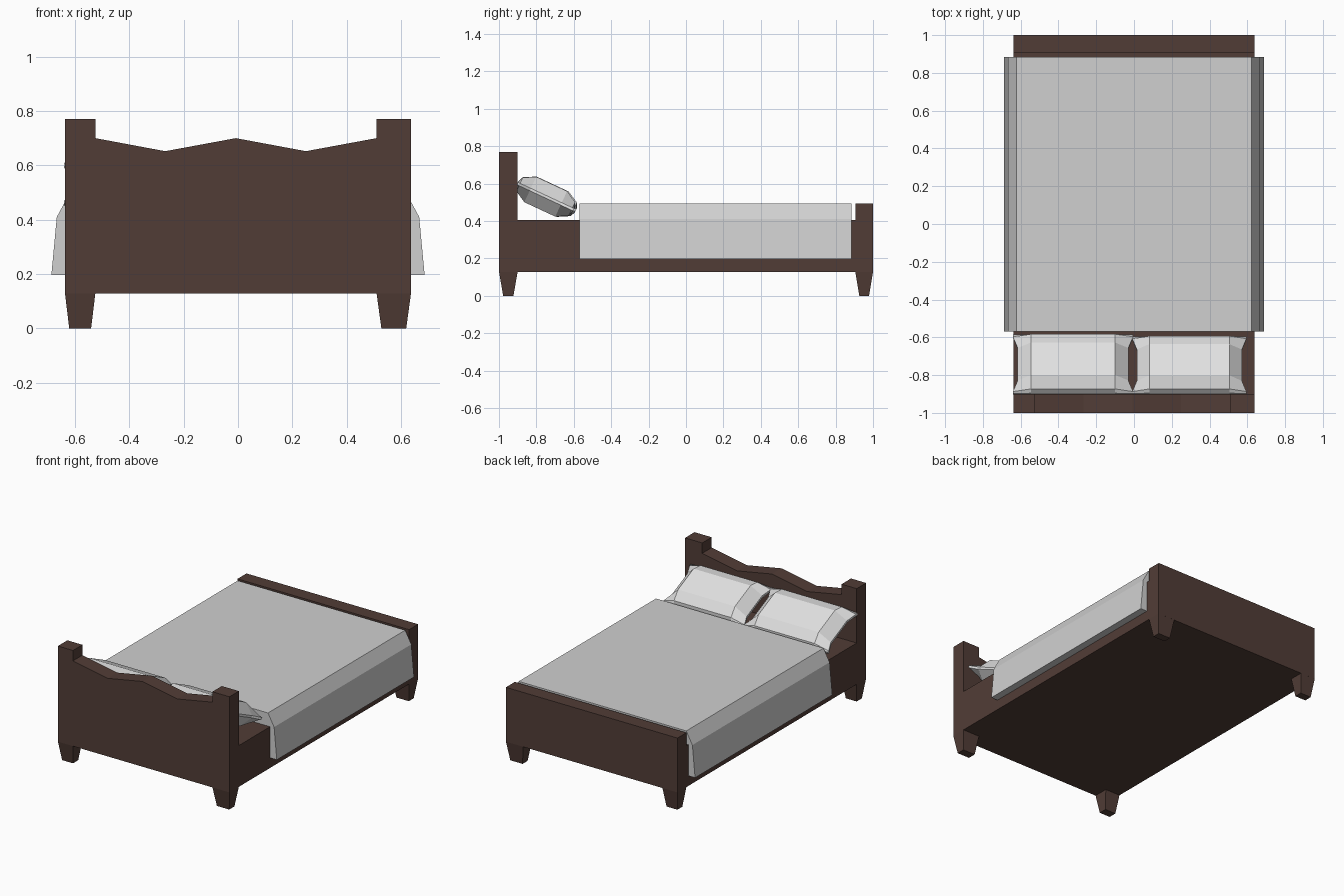
import bpy, bmesh, math
from mathutils import Matrix

if "Cube" in bpy.data.objects:
    bpy.data.objects.remove(bpy.data.objects["Cube"])


def material(name, rgb):
    m = bpy.data.materials.new(name)
    m.diffuse_color = (*rgb, 1)
    m.use_nodes = True
    m.node_tree.nodes["Principled BSDF"].inputs["Base Color"].default_value = m.diffuse_color
    return m


WOOD = material("dark wood", (0.083, 0.046, 0.037))
BLANKET = material("blanket grey", (0.63, 0.63, 0.63))
PILLOW = material("pillow white", (0.75, 0.75, 0.75))


def finish(bm, name, mat):
    bmesh.ops.recalc_face_normals(bm, faces=bm.faces)
    me = bpy.data.meshes.new(name)
    bm.to_mesh(me)
    bm.free()
    me.materials.append(mat)
    ob = bpy.data.objects.new(name, me)
    bpy.context.collection.objects.link(ob)
    return ob


def extrude_xz(name, profile, y0, y1, mat):
    """Outline in x/z, extruded along y."""
    bm = bmesh.new()
    f = bm.faces.new([bm.verts.new((x, y0, z)) for x, z in profile])
    r = bmesh.ops.extrude_face_region(bm, geom=[f])
    for v in r["geom"]:
        if isinstance(v, bmesh.types.BMVert):
            v.co.y = y1
    return finish(bm, name, mat)


def box_profile(x, z0, z1):
    return [(-x, z0), (x, z0), (x, z1), (-x, z1)]


# Headboard with raised posts and a wavy top
W = 0.637
extrude_xz("headboard", [
    (-W, 0.128), (W, 0.128), (W, 0.77), (0.51, 0.77), (0.51, 0.7),
    (0.25, 0.652), (-0.008, 0.7), (-0.268, 0.652), (-0.525, 0.7),
    (-0.525, 0.77), (-W, 0.77)], -1, -0.9, WOOD)

# Frame and footboard
extrude_xz("bed_frame", box_profile(W, 0.128, 0.405), -0.9, 0.905, WOOD)
extrude_xz("footboard", box_profile(W, 0.128, 0.493), 0.905, 1, WOOD)


# Tapered legs
def leg(name, x0, x1, y0, y1):
    bm = bmesh.new()
    bmesh.ops.create_cube(bm, size=1)
    for v in bm.verts:
        low = v.co.z < 0
        k = 0.72 if low else 1
        ky = 0.55 if low else 1
        v.co = ((x0 + x1) / 2 + v.co.x * (x1 - x0) * k,
                (y0 + y1) / 2 + v.co.y * (y1 - y0) * ky,
                0 if low else 0.13)
    finish(bm, name, WOOD)


for end, y0, y1 in (("head", -1, -0.9), ("foot", 0.905, 1)):
    leg(end + "_leg_left", -W, -0.525, y0, y1)
    leg(end + "_leg_right", 0.51, W, y0, y1)

# Blanket draped over both sides
half = [(0.687, 0.196), (0.667, 0.41), (0.622, 0.493)]
extrude_xz("blanket", half + [(-x, z) for x, z in reversed(half)],
           -0.57, 0.885, BLANKET)


# Pillows: faceted cushion with pinched sides and flared corners
def pillow(name, x, y, z, a, b):
    us = [-1, -0.7, 0.7, 1]
    vs = [-1, -0.93, -0.55, 0.55, 0.93, 1]
    hv = [0.012, 0.04, 0.075, 0.075, 0.04, 0.012]
    bm = bmesh.new()
    grid = {}
    for s in (1, -1):
        for i, u in enumerate(us):
            for j, v in enumerate(vs):
                rim = i in (0, 3)
                pinch = 0.92 if rim and j in (2, 3) else 1
                h = 0.007 if rim else hv[j]
                grid[s, i, j] = bm.verts.new((u * a * pinch, v * b, s * h))
        for i in range(3):
            for j in range(5):
                bm.faces.new([grid[s, i, j], grid[s, i + 1, j],
                              grid[s, i + 1, j + 1], grid[s, i, j + 1]])
    # seam around the rim
    ring = [(i, 0) for i in range(4)] + [(3, j) for j in range(1, 6)] \
        + [(i, 5) for i in (2, 1, 0)] + [(0, j) for j in (4, 3, 2, 1)]
    for p, q in zip(ring, ring[1:] + ring[:1]):
        bm.faces.new([grid[(1, *p)], grid[(1, *q)], grid[(-1, *q)], grid[(-1, *p)]])
    bm.transform(Matrix.Translation((x, y, z))
                 @ Matrix.Rotation(math.radians(-25), 4, 'X'))
    finish(bm, name, PILLOW)


pillow("pillow_left", -0.323, -0.745, 0.53, 0.318, 0.172)
pillow("pillow_right", 0.293, -0.75, 0.53, 0.302, 0.166)
